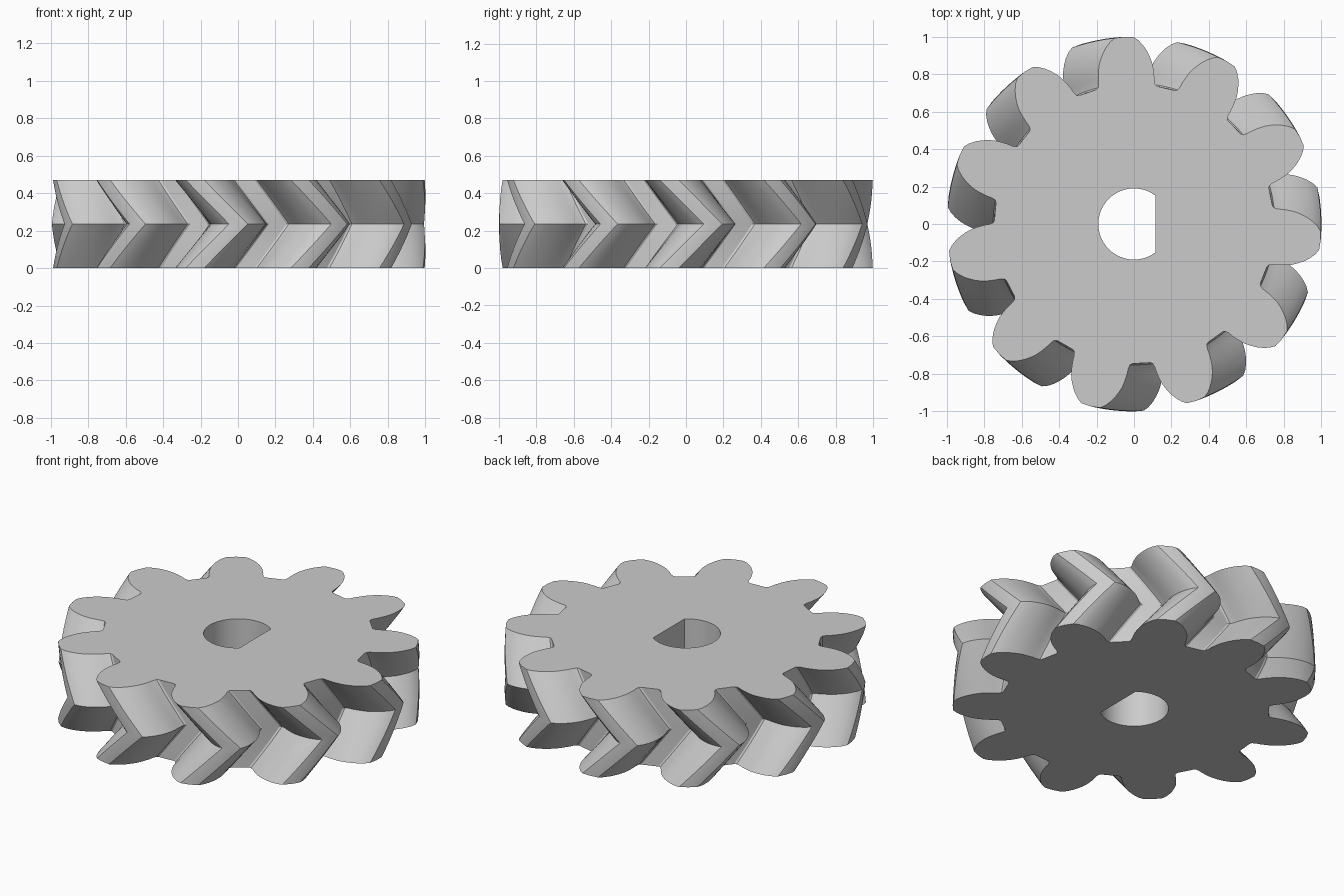
import bpy, bmesh, math

cube = bpy.data.objects.get("Cube")
if cube:
    bpy.data.objects.remove(cube, do_unlink=True)

TEETH = 11
HEIGHT = 0.47
TWIST = math.radians(13.5)      # helix turn from a face to the middle
PHASE = math.radians(93.0)      # centre of one tooth on the top face
STEPS = 10                      # slices per half
BORE, FLAT_X = 0.19, 0.115

# Half tooth: radius and half angle in degrees, root to tip
HALF_TOOTH = [(0.745, 12.6), (0.752, 11.7), (0.772, 11.1), (0.80, 10.75), (0.84, 10.0),
              (0.87, 9.3), (0.90, 8.3), (0.93, 7.1), (0.955, 5.9), (0.98, 4.4), (0.997, 2.9)]


def gear_outline():
    """Polar points (radius, angle) of the toothed outline, anticlockwise."""
    tooth = [(r, -a) for r, a in HALF_TOOTH] + [(1.0, 0.0)]
    tooth += [(r, a) for r, a in reversed(HALF_TOOTH)]
    pitch = math.tau / TEETH
    return [(r, PHASE + k * pitch + math.radians(a)) for k in range(TEETH) for r, a in tooth]


def bore_outline(count=40):
    """D-shaped hole: an arc closed by a flat on the +x side."""
    start = math.acos(FLAT_X / BORE)
    sweep = math.tau - 2 * start
    return [(BORE, start + sweep * i / count) for i in range(count + 1)]


def add_ring(bm, outline, z, turn=0.0):
    return [bm.verts.new((r * math.cos(a + turn), r * math.sin(a + turn), z)) for r, a in outline]


def join_rings(bm, low, high):
    n = len(low)
    for i in range(n):
        j = (i + 1) % n
        bm.faces.new((low[i], low[j], high[j], high[i]))


def ring_edges(bm, ring):
    return [bm.edges.get((ring[i - 1], ring[i])) for i in range(len(ring))]


bm = bmesh.new()

# Herringbone teeth: the twist grows to mid height, then reverses
rings = []
for s in range(2 * STEPS + 1):
    t = s / (2 * STEPS)
    rings.append(add_ring(bm, gear_outline(), HEIGHT * t, TWIST * (1 - abs(2 * t - 1))))
for low, high in zip(rings, rings[1:]):
    join_rings(bm, low, high)

# Bore walls
bore = [add_ring(bm, bore_outline(), z) for z in (0.0, HEIGHT)]
join_rings(bm, bore[1], bore[0])

# Flat end faces with the hole left open
for outer, inner in ((rings[0], bore[0]), (rings[-1], bore[1])):
    bmesh.ops.triangle_fill(bm, use_beauty=True, use_dissolve=False,
                            edges=ring_edges(bm, outer) + ring_edges(bm, inner))
bmesh.ops.recalc_face_normals(bm, faces=bm.faces[:])

mesh = bpy.data.meshes.new("herringbone_gear")
bm.to_mesh(mesh)
bm.free()
gear = bpy.data.objects.new("herringbone_gear", mesh)
bpy.context.collection.objects.link(gear)

# Plain grey material
grey = bpy.data.materials.new("plain_grey")
grey.use_nodes = True
colour = (0.6, 0.6, 0.6, 1.0)
grey.diffuse_color = colour
grey.node_tree.nodes["Principled BSDF"].inputs["Base Color"].default_value = colour
mesh.materials.append(grey)

# Smooth flanks, crisp tips, rims and middle crease
bpy.ops.object.select_all(action='DESELECT')
gear.select_set(True)
bpy.context.view_layer.objects.active = gear
bpy.ops.object.shade_smooth_by_angle(angle=math.radians(25))
